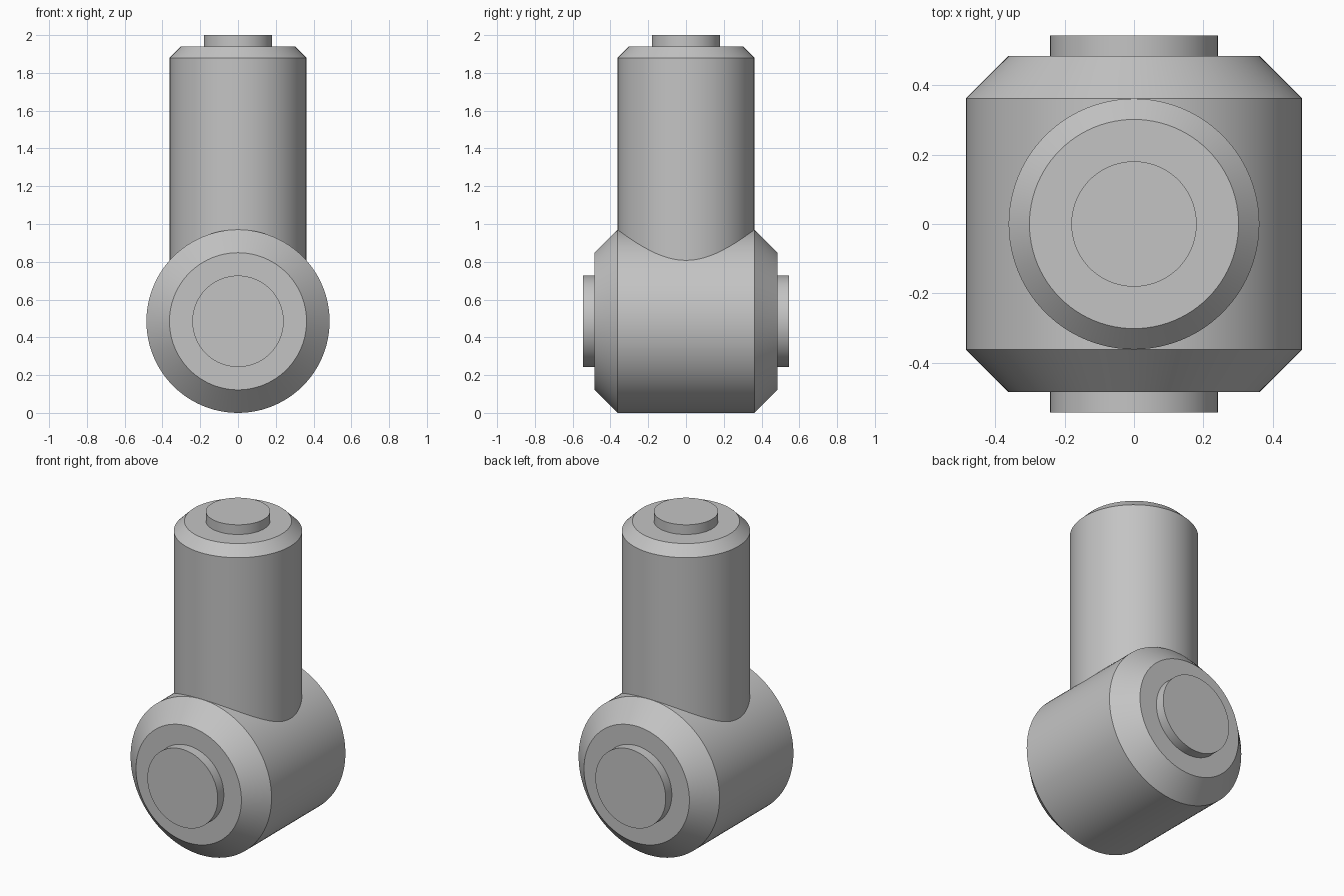
import bpy, bmesh, math
from mathutils import Matrix

cube = bpy.data.objects.get("Cube")
if cube:
    bpy.data.objects.remove(cube, do_unlink=True)

SEGMENTS = 96
AXIS_HEIGHT = 0.485

grey = bpy.data.materials.new("plain grey")
grey.use_nodes = True
colour = (0.55, 0.55, 0.55, 1)
grey.diffuse_color = colour
grey.node_tree.nodes["Principled BSDF"].inputs["Base Color"].default_value = colour


def lathe(name, profile, matrix):
    """Turn (radius, height) pairs around z into a capped solid."""
    bm = bmesh.new()
    rings = []
    for radius, height in profile:
        circle = bmesh.ops.create_circle(
            bm, segments=SEGMENTS, radius=radius,
            matrix=Matrix.Translation((0, 0, height)))
        rings.append(circle["verts"])
    for low, high in zip(rings, rings[1:]):
        for i in range(SEGMENTS):
            j = (i + 1) % SEGMENTS
            bm.faces.new((low[i], low[j], high[j], high[i]))
    bm.faces.new(rings[0])
    bm.faces.new(rings[-1])
    bmesh.ops.recalc_face_normals(bm, faces=bm.faces)
    bm.transform(matrix)
    mesh = bpy.data.meshes.new(name)
    bm.to_mesh(mesh)
    bm.free()
    mesh.materials.append(grey)
    obj = bpy.data.objects.new(name, mesh)
    bpy.context.collection.objects.link(obj)
    bpy.ops.object.select_all(action="DESELECT")
    obj.select_set(True)
    bpy.context.view_layer.objects.active = obj
    bpy.ops.object.shade_smooth_by_angle(angle=math.radians(30))
    return obj


# Horizontal barrel with chamfered ends and a round boss at each end
half = [(0.485, 0.363), (0.363, 0.485), (0.242, 0.485), (0.242, 0.545)]
barrel_profile = [(r, -h) for r, h in reversed(half)] + half
lathe("horizontal_barrel", barrel_profile,
      Matrix.Translation((0, 0, AXIS_HEIGHT)) @ Matrix.Rotation(math.pi / 2, 4, "X"))

# Upright post rising from the barrel, chamfered, with a boss on top
post_profile = [(0.362, 0.6), (0.362, 1.88), (0.302, 1.94), (0.181, 1.94), (0.181, 2.0)]
lathe("upright_post", post_profile, Matrix.Identity(4))
